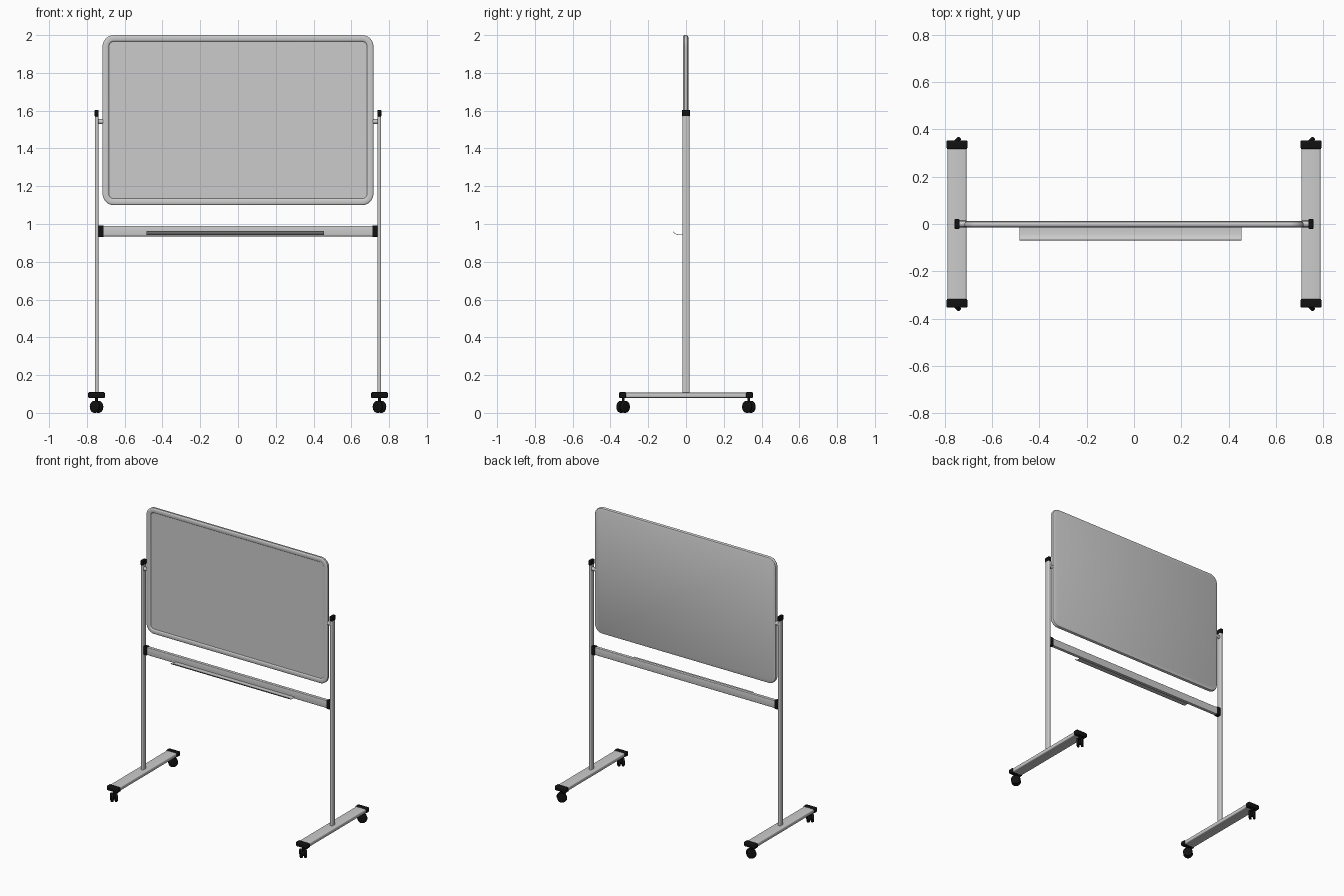
import bpy, bmesh
from math import pi, sin, cos, radians
from mathutils import Matrix

if "Cube" in bpy.data.objects:
    bpy.data.objects.remove(bpy.data.objects["Cube"])

black = bpy.data.materials.new("black_plastic")
black.diffuse_color = (0.006, 0.006, 0.006, 1)
black.use_nodes = True
black.node_tree.nodes["Principled BSDF"].inputs["Base Color"].default_value = black.diffuse_color


def finish(name, bm, mat=None, angle=35):
    bmesh.ops.recalc_face_normals(bm, faces=bm.faces)
    me = bpy.data.meshes.new(name)
    bm.to_mesh(me)
    bm.free()
    ob = bpy.data.objects.new(name, me)
    bpy.context.collection.objects.link(ob)
    if mat:
        me.materials.append(mat)
    bpy.ops.object.select_all(action='DESELECT')
    ob.select_set(True)
    bpy.context.view_layer.objects.active = ob
    bpy.ops.object.shade_smooth_by_angle(angle=radians(angle))
    return ob


def box(name, lo, hi, bevel=0.0, mat=None, axis=None, segs=3):
    """Box between two corners; bevels all edges, or only those along one axis."""
    bm = bmesh.new()
    size = [b - a for a, b in zip(lo, hi)]
    mid = [(a + b) / 2 for a, b in zip(lo, hi)]
    bmesh.ops.create_cube(bm, size=1, matrix=Matrix.Translation(mid) @ Matrix.Diagonal((*size, 1)))
    if bevel:
        edges = [e for e in bm.edges if axis is None
                 or abs(e.verts[0].co[axis] - e.verts[1].co[axis]) > 1e-5]
        bmesh.ops.bevel(bm, geom=edges, offset=bevel, segments=segs, profile=0.5, affect='EDGES')
    return finish(name, bm, mat)


def cylinder(name, centre, radius, depth, axis_rot, bevel=0.0, mat=None, segs=24):
    bm = bmesh.new()
    bmesh.ops.create_cone(bm, cap_ends=True, segments=segs, radius1=radius, radius2=radius,
                          depth=depth, matrix=Matrix.Translation(centre) @ axis_rot)
    if bevel:
        rims = [e for e in bm.edges if any(len(f.verts) > 4 for f in e.link_faces)]
        bmesh.ops.bevel(bm, geom=rims, offset=bevel, segments=3, profile=0.5, affect='EDGES')
    return finish(name, bm, mat)


def rounded_rect(hw, hh, r, n=8):
    pts = []
    for i, (sx, sz) in enumerate([(1, 1), (-1, 1), (-1, -1), (1, -1)]):
        for k in range(n + 1):
            a = i * pi / 2 + k * pi / 2 / n
            pts.append((sx * (hw - r) + r * cos(a), sz * (hh - r) + r * sin(a)))
    return pts


# Board: stacked rounded loops (inset, y) from the back, round the rim, into the front recess
bm = bmesh.new()
profile = [(0.010, 0.012), (0.003, 0.009), (0, 0.004), (0, -0.009), (0.003, -0.013),
           (0.008, -0.015), (0.026, -0.015), (0.031, -0.013), (0.034, -0.009)]
loops = []
for inset, y in profile:
    pts = rounded_rect(0.717 - inset, 0.45 - inset, 0.06 - inset)
    loops.append([bm.verts.new((x, y, 1.55 + z)) for x, z in pts])
for a, b in zip(loops, loops[1:]):
    for i in range(len(a)):
        j = (i + 1) % len(a)
        bm.faces.new((a[i], a[j], b[j], b[i]))
bm.faces.new(loops[0])
bm.faces.new(loops[-1])
finish("board", bm)

# Crossbar under the board
box("crossbar", (-0.73, -0.012, 0.935), (0.73, 0.012, 0.990), 0.004, axis=0)

# Pen tray: thin sheet with an upturned front lip
bm = bmesh.new()
section = [(-0.012, 0.945), (-0.045, 0.943), (-0.055, 0.946), (-0.063, 0.951), (-0.069, 0.959)]
section += [(y + 0.001, z + 0.003) for y, z in reversed(section)]
ends = [[bm.verts.new((x, y, z)) for y, z in section] for x in (-0.485, 0.455)]
for i in range(len(section)):
    j = (i + 1) % len(section)
    bm.faces.new((ends[0][i], ends[0][j], ends[1][j], ends[1][i]))
for e in ends:
    bm.faces.new(e)
finish("pen_tray", bm)

rot_x = Matrix.Rotation(pi / 2, 4, 'Y')
for side, s in (("left", -1), ("right", 1)):
    def sbox(name, x0, x1, y0, y1, z0, z1, *args, **kw):
        xa, xb = sorted((s * x0, s * x1))
        return box(f"{side}_{name}", (xa, y0, z0), (xb, y1, z1), *args, **kw)

    # Upright with its top cap, crossbar bracket and board pivot
    sbox("post", 0.739, 0.758, -0.018, 0.018, 0.10, 1.58, 0.006, axis=2)
    sbox("post_cap", 0.738, 0.759, -0.021, 0.021, 1.57, 1.604, 0.004, black)
    sbox("crossbar_bracket", 0.711, 0.741, -0.015, 0.015, 0.932, 0.993, 0.003, black)
    cylinder(f"{side}_pivot", (s * 0.727, 0, 1.542), 0.013, 0.036, rot_x)
    # Foot bar
    sbox("foot", 0.709, 0.789, -0.33, 0.33, 0.080, 0.107, 0.007, axis=1)

    for end, t in (("front", -1), ("back", 1)):
        ya, yb = sorted((t * 0.317, t * 0.354))
        sbox(f"{end}_foot_cap", 0.705, 0.793, ya, yb, 0.078, 0.110, 0.006, black)
        # Twin-wheel caster, swivelled diagonally
        cx, cy = s * 0.749, t * 0.333
        swivel = Matrix.Rotation(radians(-45 * t), 4, 'Z')
        name = f"{side}_{end}_caster"
        cylinder(name + "_stem", (cx, cy, 0.062), 0.007, 0.044, Matrix(), mat=black, segs=12)
        cylinder(name + "_axle", (cx, cy, 0.033), 0.018, 0.026, swivel @ rot_x, mat=black, segs=16)
        for k in (-1, 1):
            off = swivel @ Matrix.Translation((k * 0.0135, 0, 0)) 
            p = off.translation
            cylinder(f"{name}_wheel_{'a' if k < 0 else 'b'}", (cx + p.x, cy + p.y, 0.032),
                     0.032, 0.017, swivel @ rot_x, 0.005, black)
